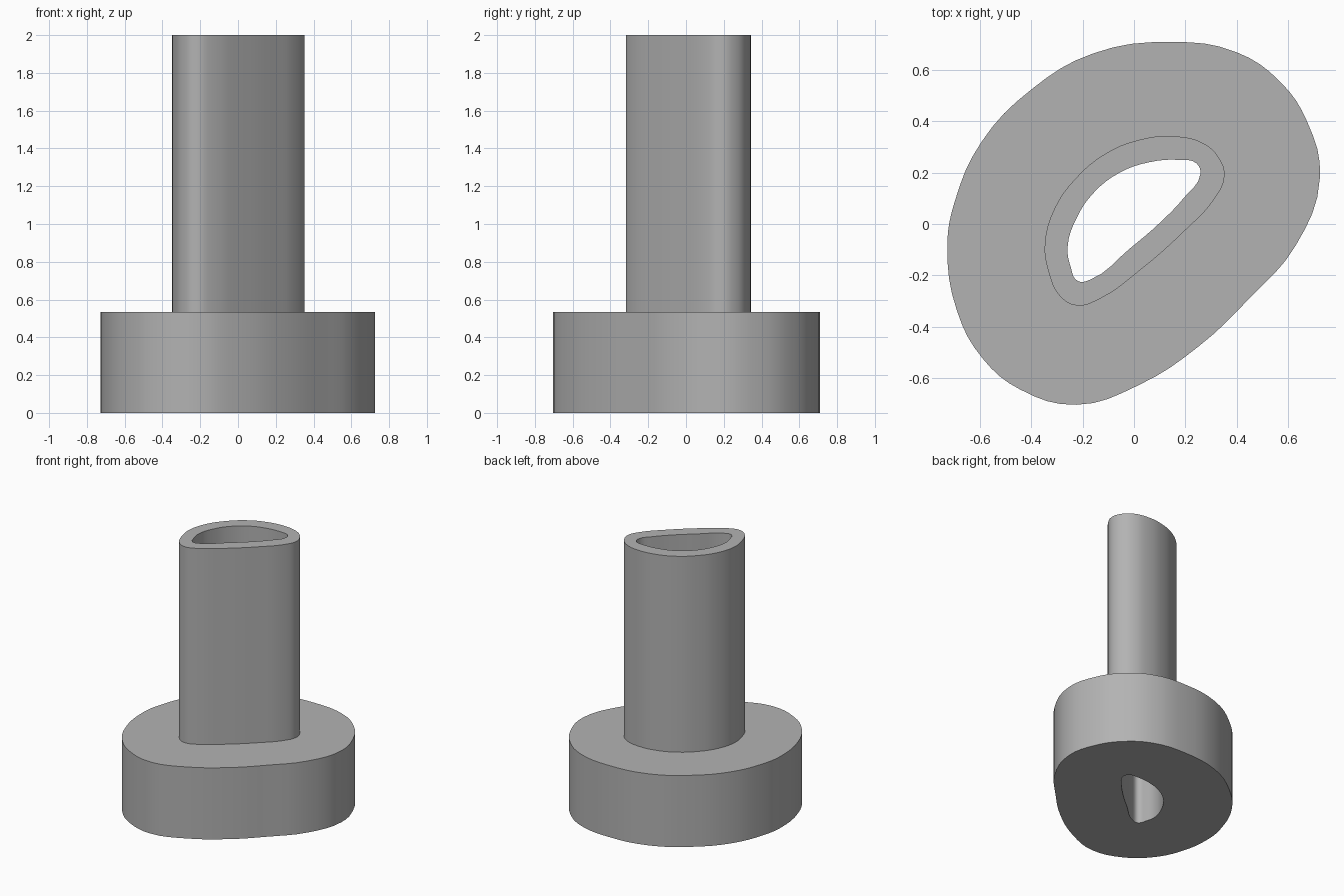
import bpy
import math

cube = bpy.data.objects.get("Cube")
if cube:
    bpy.data.objects.remove(cube)

BASE_TOP = 0.535
TOTAL_HEIGHT = 2.0

# Closed outlines, anticlockwise from the right-hand tip
FLANGE_OUTLINE = [
    (.725, .18), (.675, .40), (.57, .555), (.40, .67), (.145, .71), (-.16, .665),
    (-.40, .525), (-.595, .32), (-.70, .085), (-.728, -.08), (-.69, -.34),
    (-.59, -.525), (-.445, -.645), (-.225, -.705), (.015, -.63), (.255, -.475),
    (.45, -.29), (.63, -.085)]
TUBE_OUTLINE = [
    (.353, .187), (.33, .26), (.27, .315), (.158, .342), (.015, .327),
    (-.115, .272), (-.23, .175), (-.31, .06), (-.348, -.08), (-.333, -.187),
    (-.29, -.28), (-.224, -.318), (-.134, -.292), (.02, -.183), (.197, -.027),
    (.313, .097)]
BORE_OUTLINE = [
    (.259, .195), (.243, .237), (.177, .25), (.06, .241), (-.056, .2),
    (-.154, .125), (-.224, .023), (-.259, -.09), (-.247, -.167), (-.22, -.222),
    (-.173, -.218), (-.018, -.097), (.1, .004), (.197, .105)]

# Single grey finish
grey = bpy.data.materials.new("plain grey")
grey.use_nodes = True
colour = (0.45, 0.45, 0.45, 1)
grey.diffuse_color = colour
grey.node_tree.nodes["Principled BSDF"].inputs["Base Color"].default_value = colour


def add_outline(curve, points):
    """Add a smooth closed loop through the given points."""
    spline = curve.splines.new("BEZIER")
    spline.bezier_points.add(len(points) - 1)
    spline.use_cyclic_u = True
    for knot, (x, y) in zip(spline.bezier_points, points):
        knot.co = (x, y, 0)
        knot.handle_left_type = knot.handle_right_type = "AUTO"


def extruded_ring(name, outer, inner, bottom, top):
    """Extrude the region between two outlines into a solid ring."""
    curve = bpy.data.curves.new(name, "CURVE")
    curve.dimensions = "2D"
    curve.fill_mode = "BOTH"
    curve.resolution_u = 4
    curve.extrude = (top - bottom) / 2
    add_outline(curve, outer)
    add_outline(curve, inner)
    obj = bpy.data.objects.new(name, curve)
    bpy.context.collection.objects.link(obj)
    obj.location.z = (top + bottom) / 2
    bpy.ops.object.select_all(action="DESELECT")
    obj.select_set(True)
    bpy.context.view_layer.objects.active = obj
    bpy.ops.object.convert(target="MESH")
    obj = bpy.context.object
    obj.name = name
    obj.data.materials.clear()
    obj.data.materials.append(grey)
    # Join the caps to the walls and make every face point outwards
    bpy.ops.object.mode_set(mode="EDIT")
    bpy.ops.mesh.select_all(action="SELECT")
    bpy.ops.mesh.remove_doubles(threshold=0.0005)
    bpy.ops.mesh.normals_make_consistent(inside=False)
    bpy.ops.object.mode_set(mode="OBJECT")
    bpy.ops.object.shade_smooth_by_angle(angle=math.radians(30))


# Wide base flange and the hollow stem standing on it
extruded_ring("base_flange", FLANGE_OUTLINE, BORE_OUTLINE, 0, BASE_TOP)
extruded_ring("hollow_stem", TUBE_OUTLINE, BORE_OUTLINE, BASE_TOP, TOTAL_HEIGHT)
